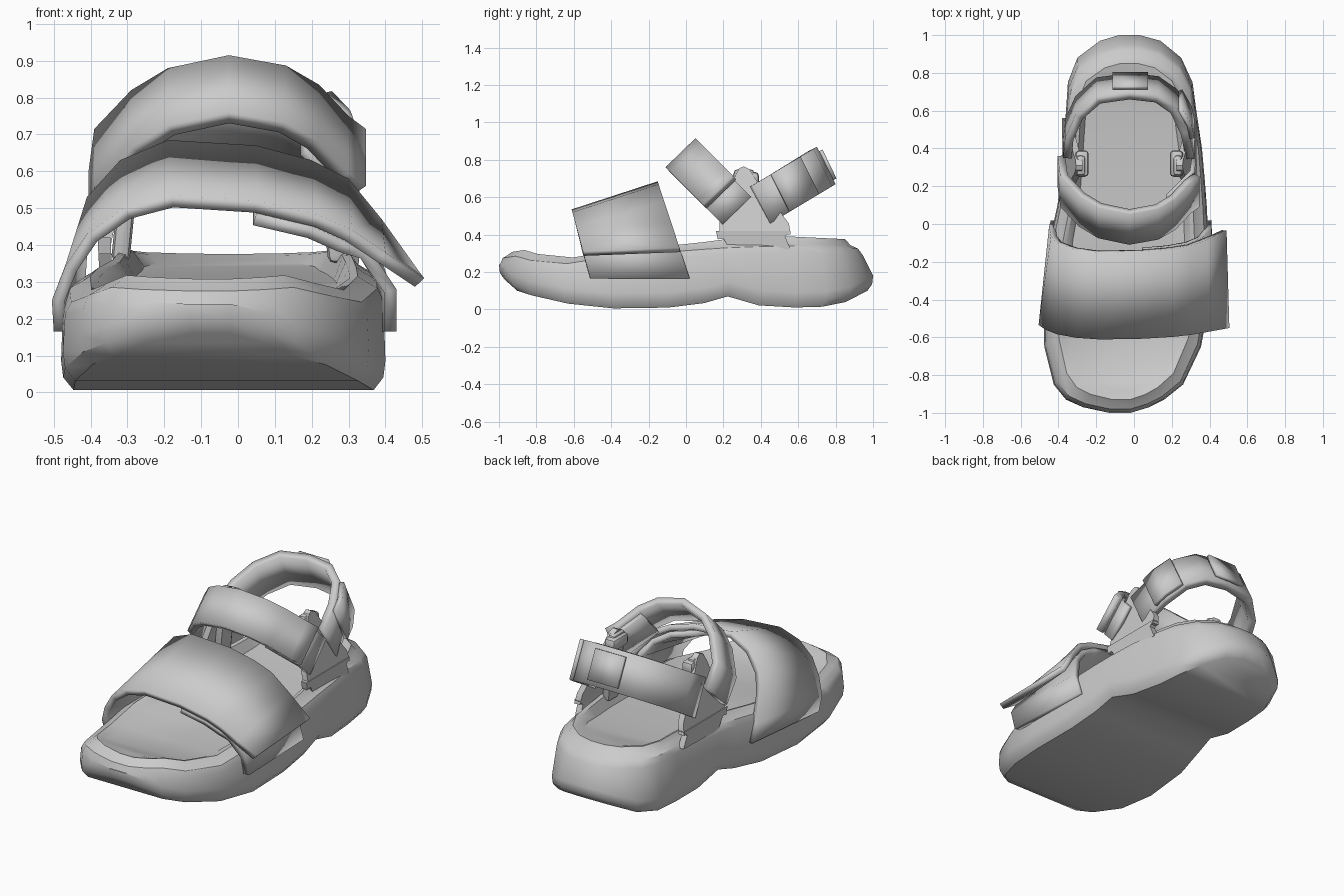
import bpy, bmesh, math
from mathutils import Vector

if "Cube" in bpy.data.objects:
    bpy.data.objects.remove(bpy.data.objects["Cube"])

GREY = (0.6, 0.6, 0.6, 1)
mat = bpy.data.materials.new("plain grey")
mat.use_nodes = True
mat.diffuse_color = GREY
mat.node_tree.nodes["Principled BSDF"].inputs["Base Color"].default_value = GREY

MID = -0.025  # centre line of the ankle parts


def finish(name, bm, angle=35):
    me = bpy.data.meshes.new(name)
    bm.to_mesh(me)
    bm.free()
    me.materials.append(mat)
    ob = bpy.data.objects.new(name, me)
    bpy.context.collection.objects.link(ob)
    bpy.ops.object.select_all(action='DESELECT')
    ob.select_set(True)
    bpy.context.view_layer.objects.active = ob
    bpy.ops.object.shade_smooth_by_angle(angle=math.radians(angle))
    return ob


def interp(table, y):
    for (a, u), (b, v) in zip(table, table[1:]):
        if y <= b:
            return u + (v - u) * max(0, y - a) / (b - a)
    return table[-1][1]


# Sole: stations of y, left x, right x
stations = [(-1, -.13, -.02), (-.97, -.27, .08), (-.93, -.36, .16), (-.85, -.425, .26),
            (-.65, -.475, .355), (-.4, -.48, .4), (-.1, -.45, .395), (.1, -.405, .385),
            (.23, -.39, .375), (.4, -.375, .36), (.6, -.36, .33), (.75, -.35, .31),
            (.88, -.3, .25), (.97, -.18, .14), (1, -.08, .03)]
bottom = [(-1, .16), (-.93, .1), (-.8, .06), (-.55, .012), (-.25, 0), (.05, .02),
          (.23, .07), (.4, .022), (.7, .005), (.88, .04), (1, .1)]
top = [(-1, .29), (-.93, .3), (-.8, .265), (-.65, .26), (-.5, .29), (0, .33),
       (.3, .35), (.6, .355), (1, .34)]
bed = [(-1, .3), (-.8, .265), (-.6, .265), (-.2, .295), (.2, .31), (.6, .33), (1, .36)]


def sole():
    bm = bmesh.new()
    n = len(stations)
    outline = [(l, y) for y, l, r in stations] + [(r, y) for y, l, r in reversed(stations)]
    # inset, height table, height offset, extra heel inset
    layers = [(.03, bottom, 0, 0), (.005, bottom, .035, 0), (0, bottom, .08, 0),
              (.005, top, -.05, .05), (.02, top, -.015, .06), (.05, top, .003, .07),
              (.07, top, .018, .08), (.09, top, .012, .09), (.12, bed, 0, .1)]
    rings = []
    for inset, table, dz, heel in layers:
        ring = []
        for x, y in outline:
            cx = -.03
            px = cx + (x - cx) * (1 - inset / .4)
            py = y * (1 - inset) - max(0, y - .5) * 2 * heel
            lift = .018 * max(0, min(1, y * 3)) if dz > .01 and table is top else 0
            ring.append(bm.verts.new((px, py, interp(table, y) + dz + lift)))
        rings.append(ring)
    m = len(outline)
    for a, b in zip(rings, rings[1:]):
        for i in range(m):
            j = (i + 1) % m
            bm.faces.new((a[i], a[j], b[j], b[i]))
    # strips across the underside and the footbed
    for ring in (rings[0], rings[-1]):
        for i in range(n - 1):
            bm.faces.new((ring[i], ring[i + 1], ring[m - 2 - i], ring[m - 1 - i]))
    bmesh.ops.recalc_face_normals(bm, faces=bm.faces)
    finish("sole", bm)


def strap(name, edge_a, edge_b, thick):
    """Band between two edges, thickened inward."""
    bm = bmesh.new()
    a = [bm.verts.new(p) for p in edge_a]
    b = [bm.verts.new(p) for p in edge_b]
    for i in range(len(a) - 1):
        bm.faces.new((a[i], a[i + 1], b[i + 1], b[i]))
    ob = finish(name, bm)
    mod = ob.modifiers.new("thickness", 'SOLIDIFY')
    mod.thickness = thick
    mod.offset = -1
    mod.use_even_offset = True


def toe_strap(name, pts):
    strap(name, [(xf, -.61 + .27 * (.53 - zf), zf) for xf, zf, xb, zb in pts],
          [(xb, -.15 + .33 * (.68 - zb), zb) for xf, zf, xb, zb in pts], .034)


def slanted(name, pts, a, b, run, thick):
    """Arched band whose points slide along one slanted direction."""
    run = Vector(run)
    strap(name, [Vector((x, *a)) + run * d for x, d in pts],
          [Vector((x, *b)) + run * d for x, d in pts], thick)


sole()

# Toe straps: front x, front z, back x, back z
toe_strap("toe_strap_outer", [
    (-.5, .165, -.44, .165), (-.505, .25, -.45, .27), (-.47, .34, -.44, .42),
    (-.41, .43, -.41, .53), (-.31, .5, -.32, .63), (-.18, .535, -.19, .685),
    (.05, .52, .05, .67), (.22, .48, .2, .63), (.31, .44, .3, .58),
    (.4, .38, .39, .47), (.505, .31, .49, .33)])
toe_strap("toe_strap_inner", [
    (.05, .485, .05, .635), (.2, .45, .19, .595), (.29, .41, .29, .535),
    (.36, .385, .36, .45), (.43, .28, .41, .3), (.43, .165, .41, .165)])

# Instep straps: x, slide
slanted("instep_strap_outer", [
    (-.405, .31), (-.39, .2), (-.29, .095), (-.19, .035), (-.025, 0), (.13, .028),
    (.22, .08), (.3, .165), (.347, .2)], (-.11, .76), (.05, .915), (0, 1, -1), .04)
slanted("instep_strap_inner", [(.19, .1), (.27, .18), (.32, .23), (.33, .3)],
        (-.105, .755), (.045, .905), (0, 1, -1), .025)

# Heel straps
slanted("heel_strap", [
    (-.375, 1), (-.365, .7), (-.31, .35), (-.2, .07), (-.025, 0), (.13, .05),
    (.23, .25), (.29, .6), (.32, 1)], (.7, .87), (.8, .67), (0, -.35, -.21), .045)
slanted("heel_strap_overlap", [(.255, .25), (.305, .5), (.32, .7)],
        (.7, .87), (.8, .67), (0, -.35, -.21), .025)
slanted("heel_patch", [(-.115, 0), (.075, 0)],
        (.73, .855), (.805, .7), (0, 0, 0), .02)


def plate(name, profile, side, lean):
    """Side plate cut from a y, z profile, leaning inward."""
    bm = bmesh.new()
    loops = []
    for off in (0, -.035):
        loops.append([bm.verts.new((MID + side * (.355 + off - lean * (z - .4)), y, z))
                      for y, z in profile])
    for loop in loops:
        bm.faces.new(loop)
    for i in range(len(profile)):
        j = (i + 1) % len(profile)
        bm.faces.new((loops[0][i], loops[0][j], loops[1][j], loops[1][i]))
    bmesh.ops.recalc_face_normals(bm, faces=bm.faces)
    finish(name, bm)


def block(name, centre, size, bevel, tilt=0):
    bm = bmesh.new()
    bmesh.ops.create_cube(bm, size=1)
    bmesh.ops.scale(bm, vec=size, verts=bm.verts)
    bmesh.ops.bevel(bm, geom=bm.edges[:], offset=bevel, segments=2, profile=.5, affect='EDGES')
    ob = finish(name, bm)
    ob.location = centre
    ob.rotation_euler.y = tilt


# Ankle anchors on both sides
tab = [(.18, .4), (.18, .47), (.265, .72), (.285, .755), (.31, .765), (.34, .75),
       (.37, .7), (.55, .46), (.56, .4)]
flange = [(.24, .31), (.2, .38), (.17, .375), (.16, .42), (.56, .42), (.53, .39), (.56, .32)]
for side, word in ((1, "left"), (-1, "right")):
    plate(word + "_ankle_tab", tab, side, .2)
    plate(word + "_tab_flange", flange, side, -.05)
    block(word + "_tab_post", (MID + side * .275, .31, .55), (.05, .11, .4), .02, -side * .1)
    block(word + "_tab_knob", (MID + side * .25, .32, .7), (.07, .14, .07), .02)
